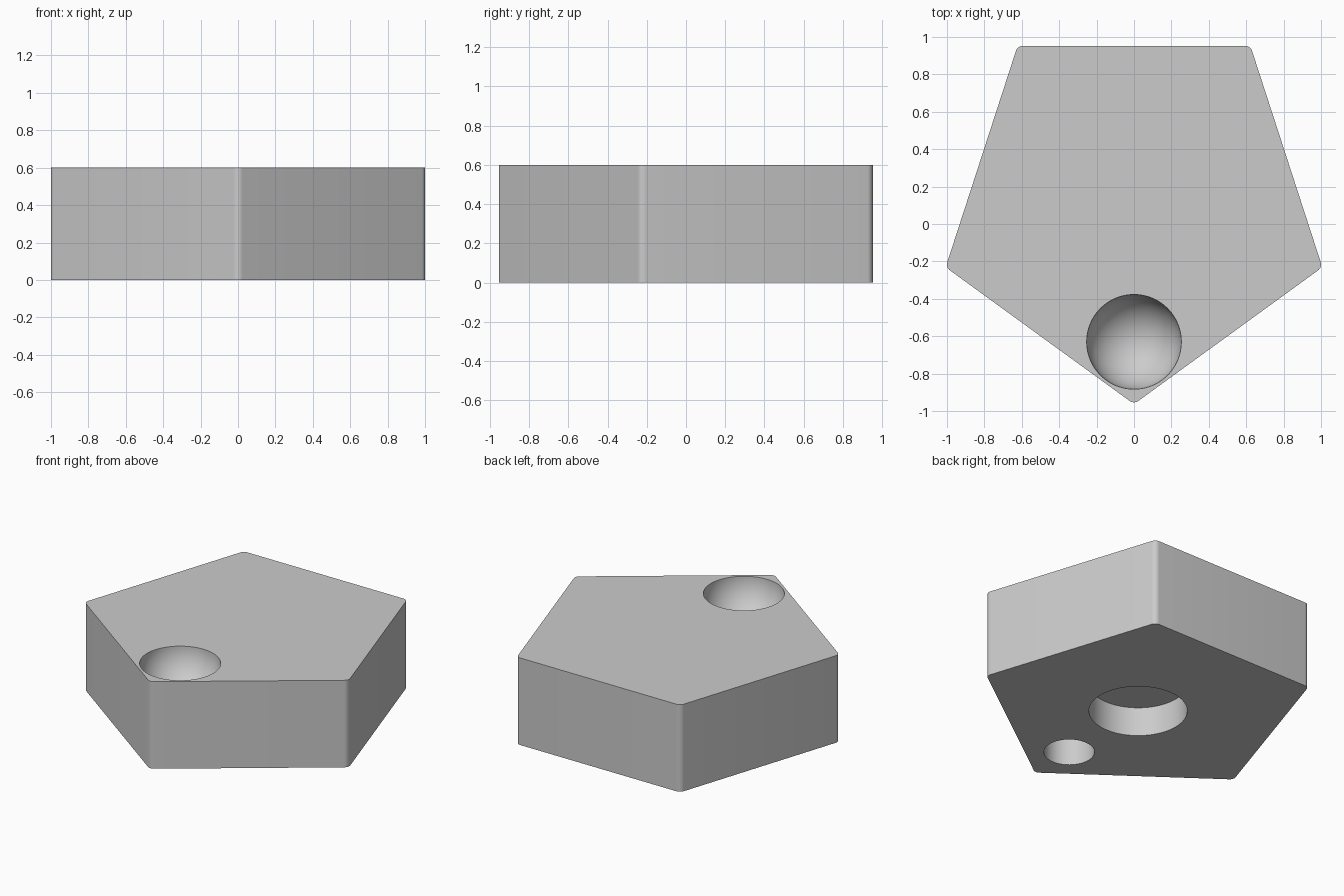
import bpy, bmesh
from math import sin, cos, radians, pi
from mathutils import Vector

cube = bpy.data.objects.get("Cube")
if cube:
    bpy.data.objects.remove(cube, do_unlink=True)

HEIGHT = 0.6
CORNER = 0.04        # corner rounding
REACH = 1.0095       # distance from pentagon centre to corner arc centres
CENTRE_Y = 0.096

grey = bpy.data.materials.new("light_grey")
grey.use_nodes = True
colour = (0.6, 0.6, 0.6, 1)
grey.diffuse_color = colour
grey.node_tree.nodes["Principled BSDF"].inputs["Base Color"].default_value = colour


def add_object(name, bm):
    bmesh.ops.recalc_face_normals(bm, faces=bm.faces)
    mesh = bpy.data.meshes.new(name)
    bm.to_mesh(mesh)
    bm.free()
    mesh.materials.append(grey)
    obj = bpy.data.objects.new(name, mesh)
    bpy.context.collection.objects.link(obj)
    return obj


def lathe(name, y, profile, sides=96):
    """Closed solid turned around a vertical axis at (0, y)."""
    bm = bmesh.new()
    verts = [bm.verts.new((r, y, z)) for r, z in profile]
    edges = [bm.edges.new(pair) for pair in zip(verts, verts[1:])]
    bmesh.ops.spin(bm, geom=verts + edges, cent=(0, y, 0), axis=(0, 0, 1),
                   angle=2 * pi, steps=sides)
    bmesh.ops.remove_doubles(bm, verts=bm.verts, dist=0.0001)
    return add_object(name, bm)


# Pentagonal block with rounded upright corners
bm = bmesh.new()
outline = []
for k in range(5):
    corner = -90 + 72 * k
    a = radians(corner)
    arc_centre = Vector((REACH * cos(a), CENTRE_Y + REACH * sin(a), 0))
    for step in range(9):
        t = radians(corner - 36 + 9 * step)
        outline.append(bm.verts.new(arc_centre + CORNER * Vector((cos(t), sin(t), 0))))
base = bm.faces.new(outline)
top = bmesh.ops.extrude_face_region(bm, geom=[base], use_keep_orig=True)
bmesh.ops.translate(bm, vec=(0, 0, HEIGHT),
                    verts=[v for v in top["geom"] if isinstance(v, bmesh.types.BMVert)])
block = add_object("pentagon_block", bm)

# Round dimple in the top, near the front corner
DIMPLE = 0.253
bowl = [(DIMPLE * sin(t), HEIGHT - DIMPLE * cos(t))
        for t in (pi / 2 * i / 24 for i in range(25))]
bowl += [(DIMPLE, HEIGHT + 0.1), (0, HEIGHT + 0.1)]


# Flat-ended holes in the underside
def bore(radius, depth):
    return [(0, -0.1), (radius, -0.1), (radius, depth), (0, depth)]


cutters = [
    lathe("dimple_cutter", -0.63, bowl),
    lathe("centre_hole_cutter", 0.04, bore(0.307, 0.2)),
    lathe("front_hole_cutter", -0.63, bore(0.158, 0.2)),
]

bpy.ops.object.select_all(action="DESELECT")
block.select_set(True)
bpy.context.view_layer.objects.active = block
for cutter in cutters:
    cutter.hide_render = True
    cut = block.modifiers.new(cutter.name, "BOOLEAN")
    cut.operation = "DIFFERENCE"
    cut.solver = "EXACT"
    cut.object = cutter
    bpy.ops.object.modifier_apply(modifier=cut.name)
for cutter in cutters:
    bpy.data.objects.remove(cutter, do_unlink=True)

bpy.ops.object.shade_smooth_by_angle(angle=radians(30))
